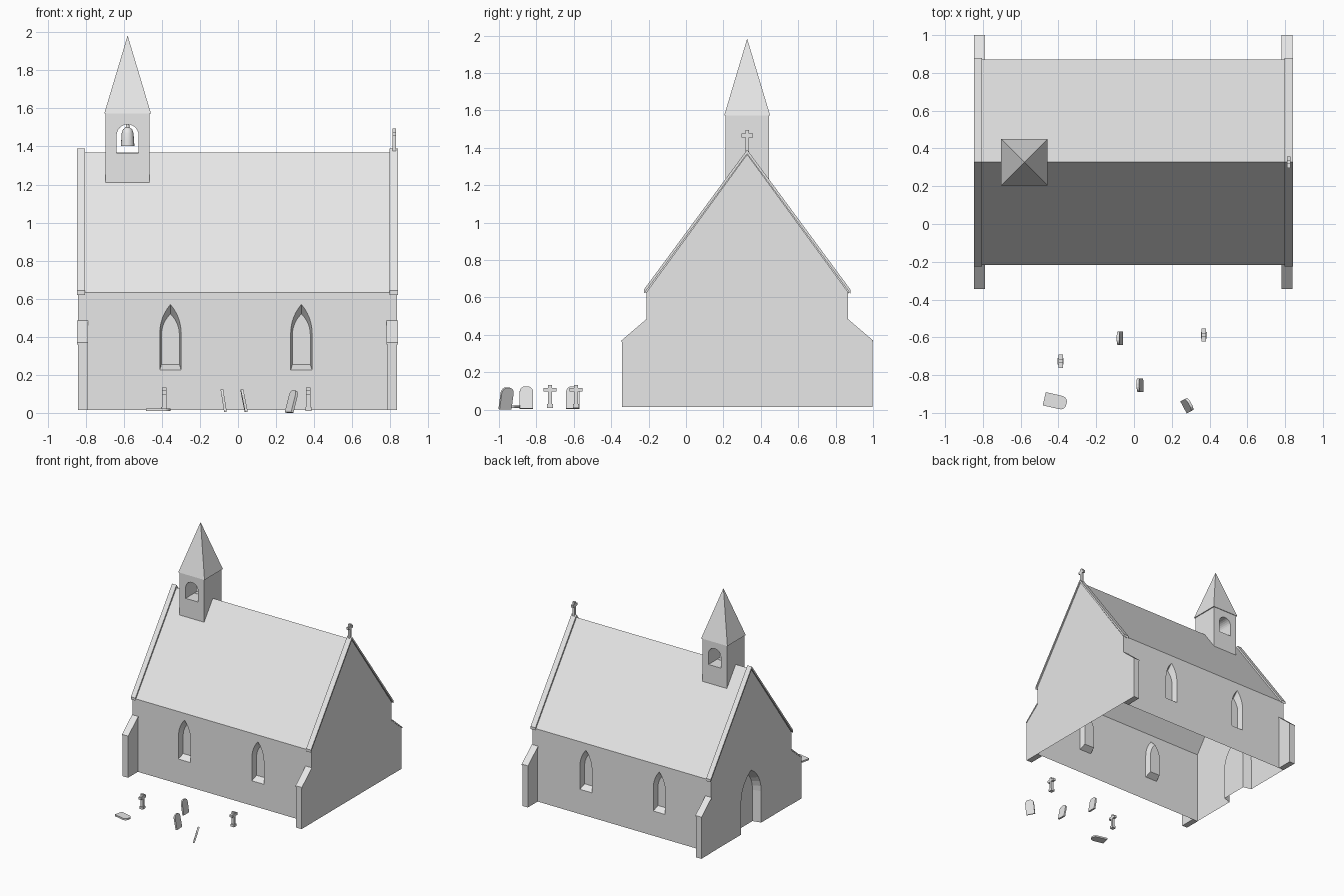
import bpy, bmesh
from math import acos, cos, sin, pi, radians
from mathutils import Vector

if "Cube" in bpy.data.objects:
    bpy.data.objects.remove(bpy.data.objects["Cube"])

stone = bpy.data.materials.new("pale_grey_stone")
stone.use_nodes = True
GREY = (0.8, 0.8, 0.8, 1)
stone.diffuse_color = GREY
stone.node_tree.nodes["Principled BSDF"].inputs["Base Color"].default_value = GREY

# Ground level, wall planes and roof heights
BASE, EAVE, RIDGE = 0.015, 0.63, 1.365
FRONT, BACK, MID = -0.21, 0.865, 0.327
RIGHT, LEFT = -0.84, 0.835


def xz(u, v, d):
    return Vector((u, d, v))


def yz(u, v, d):
    return Vector((d, u, v))


def finish(name, bm, outward=None):
    bmesh.ops.recalc_face_normals(bm, faces=bm.faces)
    if outward is not None:
        bm.normal_update()
        if sum(f.normal.dot(outward) * f.calc_area() for f in bm.faces) < 0:
            bmesh.ops.reverse_faces(bm, faces=bm.faces)
    mesh = bpy.data.meshes.new(name)
    bm.to_mesh(mesh)
    bm.free()
    mesh.materials.append(stone)
    obj = bpy.data.objects.new(name, mesh)
    bpy.context.collection.objects.link(obj)
    return obj


def ring(bm, place, points, depth):
    return [bm.verts.new(place(u, v, depth)) for u, v in points]


def bridge(bm, a, b, closed=True):
    n = len(a)
    for i in range(n if closed else n - 1):
        j = (i + 1) % n
        bm.faces.new((a[i], a[j], b[j], b[i]))


def cap(bm, loops):
    if len(loops) == 1:
        bm.faces.new(loops[0])
        return
    edges = []
    for loop in loops:
        for a, b in zip(loop, loop[1:] + loop[:1]):
            edges.append(bm.edges.get((a, b)) or bm.edges.new((a, b)))
    bmesh.ops.triangle_fill(bm, use_beauty=True, edges=edges)


def solid(name, place, d0, d1, outline, holes=()):
    """Extruded outline, optionally with through holes."""
    bm = bmesh.new()
    near, far = [], []
    for points in (outline, *holes):
        near.append(ring(bm, place, points, d0))
        far.append(ring(bm, place, points, d1))
        bridge(bm, near[-1], far[-1])
    cap(bm, near)
    cap(bm, far)
    return finish(name, bm)


def box(name, x0, x1, y0, y1, z0, z1):
    return solid(name, xz, y0, y1, [(x0, z0), (x1, z0), (x1, z1), (x0, z1)])


def arch(centre, base, half, spring, rise, n=6):
    """Arched outline; rise equal to half is round, larger is pointed."""
    r = (half * half + rise * rise) / (2 * half)
    end = acos((half - r) / r)
    side = [(-half, base)]
    for i in range(n + 1):
        a = pi + (end - pi) * i / n
        side.append((r - half + r * cos(a), spring + r * sin(a)))
    side[-1] = (0, spring + rise)
    return [(centre + x, z) for x, z in side] + [(centre - x, z) for x, z in side[-2::-1]]


def wall(name, place, at, depth, outline, recesses=(), door=None):
    """Thin wall with recessed windows and an optional doorway cut from its foot."""
    bm = bmesh.new()
    if door:
        arc = ring(bm, place, door[0], at)
        inner = ring(bm, place, door[1], at + depth)
        bridge(bm, arc, inner, closed=False)
        bm.faces.new(inner)
        loops = [ring(bm, place, outline, at) + arc]
    else:
        loops = [ring(bm, place, outline, at)]
    for outer_pts, inner_pts in recesses:
        outer = ring(bm, place, outer_pts, at)
        inner = ring(bm, place, inner_pts, at + depth)
        bridge(bm, outer, inner)
        bm.faces.new(inner)
        loops.append(outer)
    cap(bm, loops)
    return finish(name, bm, place(0, 0, -depth))


# Long walls with pointed windows
windows = [(arch(c, 0.225, 0.056, 0.42, 0.15), arch(c, 0.255, 0.047, 0.41, 0.11))
           for c in (-0.355, 0.333)]
side = [(RIGHT, BASE), (LEFT, BASE), (LEFT, EAVE), (RIGHT, EAVE)]
wall("front_wall", xz, FRONT, 0.05, side, windows)
wall("back_wall", xz, BACK, -0.05, side, windows)

# Gable walls, one with the doorway
gable = [(BACK, BASE), (BACK, EAVE), (MID, RIDGE), (FRONT, EAVE), (FRONT, BASE)]
doorway = (arch(MID, BASE, 0.135, 0.28, 0.23), arch(MID, BASE, 0.118, 0.28, 0.2))
wall("left_gable", yz, LEFT, -0.05, gable)
wall("right_gable", yz, RIGHT, 0.07, gable, door=doorway)


# Roof and the raised copings at both ends
def chevron(reach, foot, top, thick):
    upper = [(MID - reach, foot), (MID, top), (MID + reach, foot)]
    return upper + [(u, v - thick) for u, v in reversed(upper)]


solid("roof", yz, -0.81, 0.805, chevron(0.544, 0.632, 1.368, 0.012))
solid("right_coping", yz, -0.847, -0.805, chevron(0.552, 0.642, 1.39, 0.022))
solid("left_coping", yz, 0.797, 0.842, chevron(0.552, 0.642, 1.39, 0.022))

# Corner buttresses with sloped caps
for end, x0, x1 in (("right", -0.842, -0.792), ("left", 0.785, 0.836)):
    for face, at, out in (("front", FRONT, -1), ("back", BACK, 1)):
        tip = at + out * 0.132
        solid(f"{face}_{end}_buttress", yz, x0, x1,
              [(at, BASE), (tip, BASE), (tip, 0.365), (at, 0.478)])
        solid(f"{face}_{end}_buttress_cap", yz, x0 - 0.004, x1 + 0.004,
              [(at, 0.472), (tip + out * 0.003, 0.36), (tip + out * 0.003, 0.37), (at, 0.485)])

# Bell tower with an arched opening and a spire
TX = -0.58
solid("bell_tower", xz, 0.21, 0.445,
      [(TX - 0.115, 1.2), (TX + 0.115, 1.2), (TX + 0.115, 1.575), (TX - 0.115, 1.575)],
      [arch(TX, 1.366, 0.058, 1.458, 0.058)])
bm = bmesh.new()
foot = ring(bm, lambda u, v, d: Vector((TX + u, MID + v, d)),
            [(-0.123, -0.123), (0.123, -0.123), (0.123, 0.123), (-0.123, 0.123)], 1.572)
apex = bm.verts.new((TX, MID, 1.983))
for a, b in zip(foot, foot[1:] + foot[:1]):
    bm.faces.new((a, b, apex))
bm.faces.new(foot)
finish("spire", bm)

# Bell turned from a profile
bm = bmesh.new()
profile = [(0, 1.402), (0.036, 1.402), (0.034, 1.425), (0.031, 1.47),
           (0.024, 1.49), (0.01, 1.5), (0.008, 1.518), (0, 1.518)]
verts = [bm.verts.new((TX + r, MID, z)) for r, z in profile]
edges = [bm.edges.new(pair) for pair in zip(verts, verts[1:])]
bmesh.ops.spin(bm, geom=verts + edges, cent=(TX, MID, 0), axis=(0, 0, 1),
               angle=2 * pi, steps=16)
bmesh.ops.remove_doubles(bm, verts=bm.verts, dist=0.0005)
bell = finish("bell", bm)
bpy.context.view_layer.objects.active = bell
bell.select_set(True)
bpy.ops.object.shade_smooth_by_angle(angle=radians(40))


# Stone crosses on the gable and in the graveyard
def cross(name, x, y, z0, z1, arm, arm_z, thick, w=0.01):
    half = [(w, z0), (w, arm_z - w), (arm, arm_z - w), (arm, arm_z + w), (w, arm_z + w), (w, z1)]
    outline = half + [(-u, v) for u, v in reversed(half)]
    solid(name, yz, x - thick / 2, x + thick / 2, [(y + u, v) for u, v in outline])


cross("gable_cross", 0.82, MID, 1.37, 1.495, 0.031, 1.466, 0.018)
for i, (x, y) in enumerate(((-0.388, -0.727), (0.37, -0.588))):
    cross(f"grave_cross_{i + 1}", x, y, 0.012, 0.133, 0.035, 0.107, 0.024)
    box(f"grave_cross_foot_{i + 1}", x - 0.016, x + 0.016, y - 0.017, y + 0.017, 0.01, 0.03)

# Leaning headstones and one fallen slab: position, lean, turn
for name, at, lean, turn in (
        ("headstone_1", (-0.066, -0.605, 0.005), -9, 90),
        ("headstone_2", (0.043, -0.853, 0.005), -11, 92),
        ("headstone_3", (0.268, -0.968, 0.002), 16, 118),
        ("fallen_headstone", (-0.475, -0.925, 0.016), -90, -103)):
    slab = solid(name, xz, -0.007, 0.007, arch(0, 0, 0.036, 0.09, 0.03))
    slab.location = at
    slab.rotation_euler = (radians(lean), 0, radians(turn))
